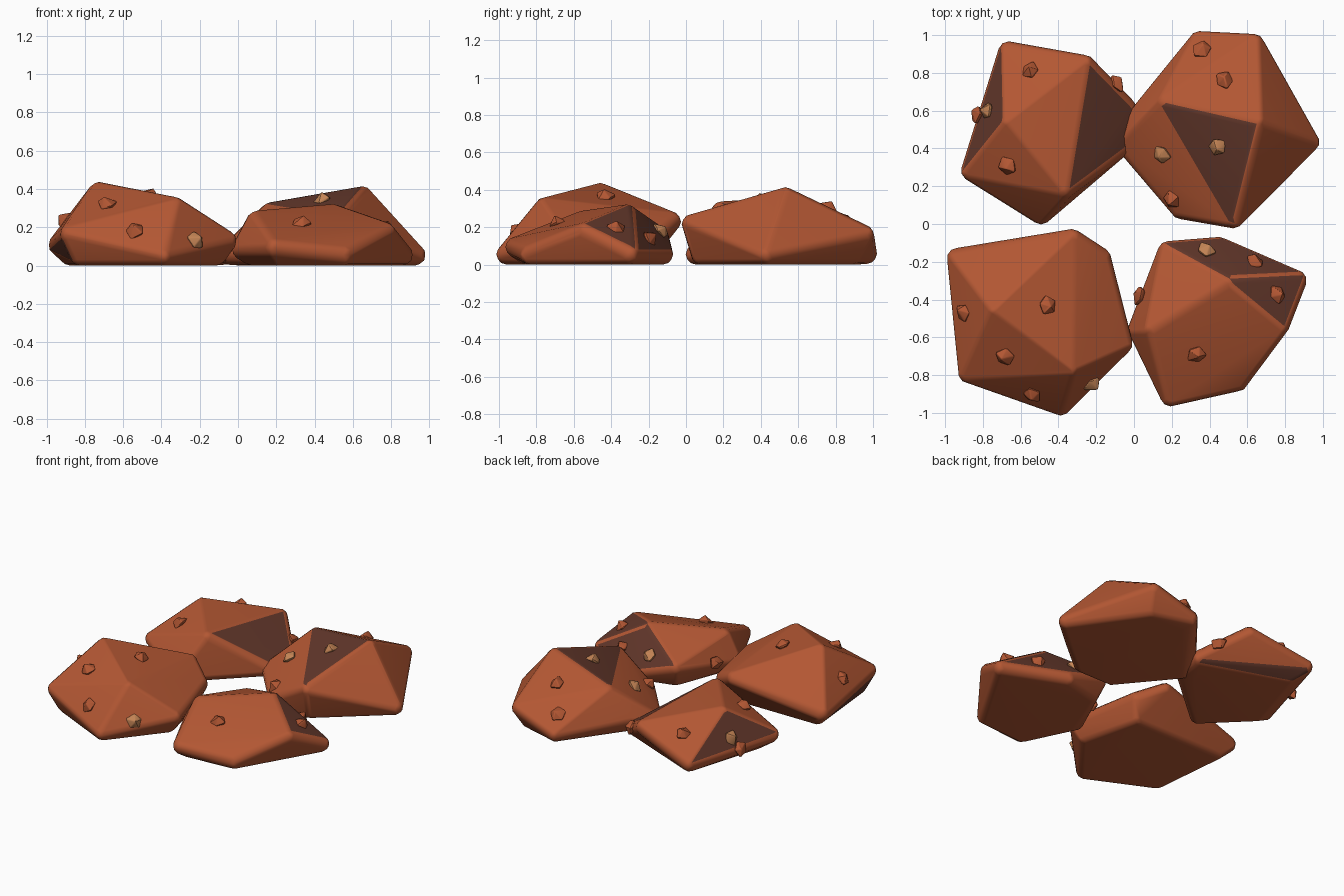
import bpy, bmesh, math, random
from mathutils import Vector, Matrix
from mathutils.bvhtree import BVHTree

cube = bpy.data.objects.get("Cube")
if cube:
    bpy.data.objects.remove(cube, do_unlink=True)
random.seed(4)


def make_material(name, rgb):
    mat = bpy.data.materials.new(name)
    mat.use_nodes = True
    mat.diffuse_color = (*rgb, 1)
    mat.node_tree.nodes["Principled BSDF"].inputs["Base Color"].default_value = (*rgb, 1)
    return mat


RUST = make_material("rust_stone", (0.45, 0.095, 0.033))
DARK = make_material("dark_brown_stone", (0.125, 0.039, 0.024))
TAN = make_material("tan_stone", (0.55, 0.23, 0.09))


def rounded_hull(centres, radius, detail):
    """Convex stone with rounded corners: the hull of a small ball at every corner."""
    ball = bmesh.new()
    bmesh.ops.create_icosphere(ball, subdivisions=detail, radius=radius)
    bm = bmesh.new()
    for centre in centres:
        for vert in ball.verts:
            bm.verts.new(centre + vert.co)
    ball.free()
    bmesh.ops.convex_hull(bm, input=bm.verts[:])
    loose = [v for v in bm.verts if not v.link_faces]
    bmesh.ops.delete(bm, geom=loose, context='VERTS')
    bmesh.ops.recalc_face_normals(bm, faces=bm.faces[:])
    return bm


def finish(bm, name, materials):
    mesh = bpy.data.meshes.new(name)
    bm.to_mesh(mesh)
    bm.free()
    for material in materials:
        mesh.materials.append(material)
    obj = bpy.data.objects.new(name, mesh)
    bpy.context.collection.objects.link(obj)
    bpy.ops.object.select_all(action='DESELECT')
    obj.select_set(True)
    bpy.context.view_layer.objects.active = obj
    bpy.ops.object.shade_smooth_by_angle(angle=math.radians(40))
    shading = obj.modifiers.new("even_shading", 'WEIGHTED_NORMAL')
    shading.keep_sharp = True


def pebble(name, surface, spot, material):
    """Small faceted stone seated on the boulder under the given plan position."""
    loc, normal, _, _ = surface.ray_cast(Vector((*spot, 1)), Vector((0, 0, -1)))
    if loc is None:
        loc, normal, _, _ = surface.find_nearest(Vector((*spot, 0.14)))
    turn = random.uniform(0, math.tau)
    corners = [Vector((0, 0, -0.03)), Vector((random.uniform(-0.015, 0.015), 0, 0.034))]
    for i in range(5):
        rim = Vector((random.uniform(0.032, 0.044), 0, random.uniform(-0.005, 0.016)))
        corners.append(Matrix.Rotation(turn + i * math.tau / 5, 3, 'Z') @ rim)
    bm = rounded_hull(corners, 0.011, 1)
    bm.transform(Matrix.Translation(loc) @ normal.to_track_quat('Z', 'Y').to_matrix().to_4x4())
    finish(bm, name, [material])


def boulder(name, corners, foot_size, dark_sides, rust_spots, tan_spots):
    """Rounded boulder; each dark side is named by three of its corners."""
    radius = 0.055
    points = [Vector(p) for p in corners]
    middle = sum(points, Vector()) / len(points)
    # Undercut foot: low corners repeat on the ground, drawn inwards
    for p in [p for p in points if p.z < 0.17]:
        foot = middle.lerp(p, foot_size)
        foot.z = 0
        points.append(foot)
    centres = []
    for p in points:
        centre = p - (p - middle).normalized() * radius
        centre.z = max(centre.z, radius)
        centres.append(centre)
    bm = rounded_hull(centres, radius, 2)

    # Dark colour on the faces that look the same way as a dark side
    for side in dark_sides:
        a, b, c = (centres[i] for i in side)
        facing = (b - a).cross(c - a).normalized()
        if facing.dot(a - middle) < 0:
            facing.negate()
        for face in bm.faces:
            if face.normal.dot(facing) > 0.985:
                face.material_index = 1
    surface = BVHTree.FromBMesh(bm)
    finish(bm, name, [RUST, DARK])

    # Pebbles stuck to the boulder
    for material, tint, spots in ((RUST, "rust", rust_spots), (TAN, "tan", tan_spots)):
        for n, spot in enumerate(spots, 1):
            pebble(f"{name}_{tint}_pebble_{n}", surface, spot, material)


boulder(
    "front_right_boulder",
    corners=[(-.77, -.45, .415), (-.31, -.8, .325), (-.31, -.03, .235), (-.98, -.15, .1),
             (-.92, -.82, .16), (-.38, -1.01, 0), (-.01, -.65, .12), (-.14, -.14, .15)],
    foot_size=0.88,
    dark_sides=[(3, 4, 9)],
    rust_spots=[(-.9, -.47), (-.46, -.43), (-.68, -.7), (-.54, -.9)],
    tan_spots=[(-.21, -.86)])

boulder(
    "front_left_boulder",
    corners=[(.05, -.57, .25), (.52, -.28, .3), (.82, -.55, .18), (.17, -.96, .09),
             (.57, -.88, 0), (.91, -.28, .02), (.46, -.07, .04), (.15, -.1, .15),
             (-.03, -.57, .08)],
    foot_size=0.88,
    dark_sides=[(1, 6, 7), (1, 2, 5)],
    rust_spots=[(.33, -.69), (0, -.37), (.64, -.2), (.76, -.37)],
    tan_spots=[(.38, -.14)])

boulder(
    "back_right_boulder",
    corners=[(-.7, .55, .335), (-.36, .14, .305), (-.24, .89, .225), (-.69, .96, .09),
             (-.91, .26, .11), (-.5, 0, .04), (-.02, .4, .06), (.01, .63, .05)],
    foot_size=0.8,
    dark_sides=[(0, 3, 4), (1, 2, 6), (2, 6, 7), (3, 8, 12)],
    rust_spots=[(-.55, .81), (-.08, .75), (-.9, .6), (-.67, .31)],
    tan_spots=[(-.775, .6)])

boulder(
    "back_left_boulder",
    corners=[(.69, .54, .395), (.13, .67, .3), (.54, -.02, .225), (.98, .43, .03),
             (.66, 1, .16), (.34, 1.02, .05), (-.1, .42, .05), (-.01, .61, .1),
             (.23, .03, .03), (.52, .03, 0)],
    foot_size=0.88,
    dark_sides=[(0, 1, 2)],
    rust_spots=[(.36, .92), (.48, .76), (.2, .13)],
    tan_spots=[(.15, .37), (.44, .41)])
